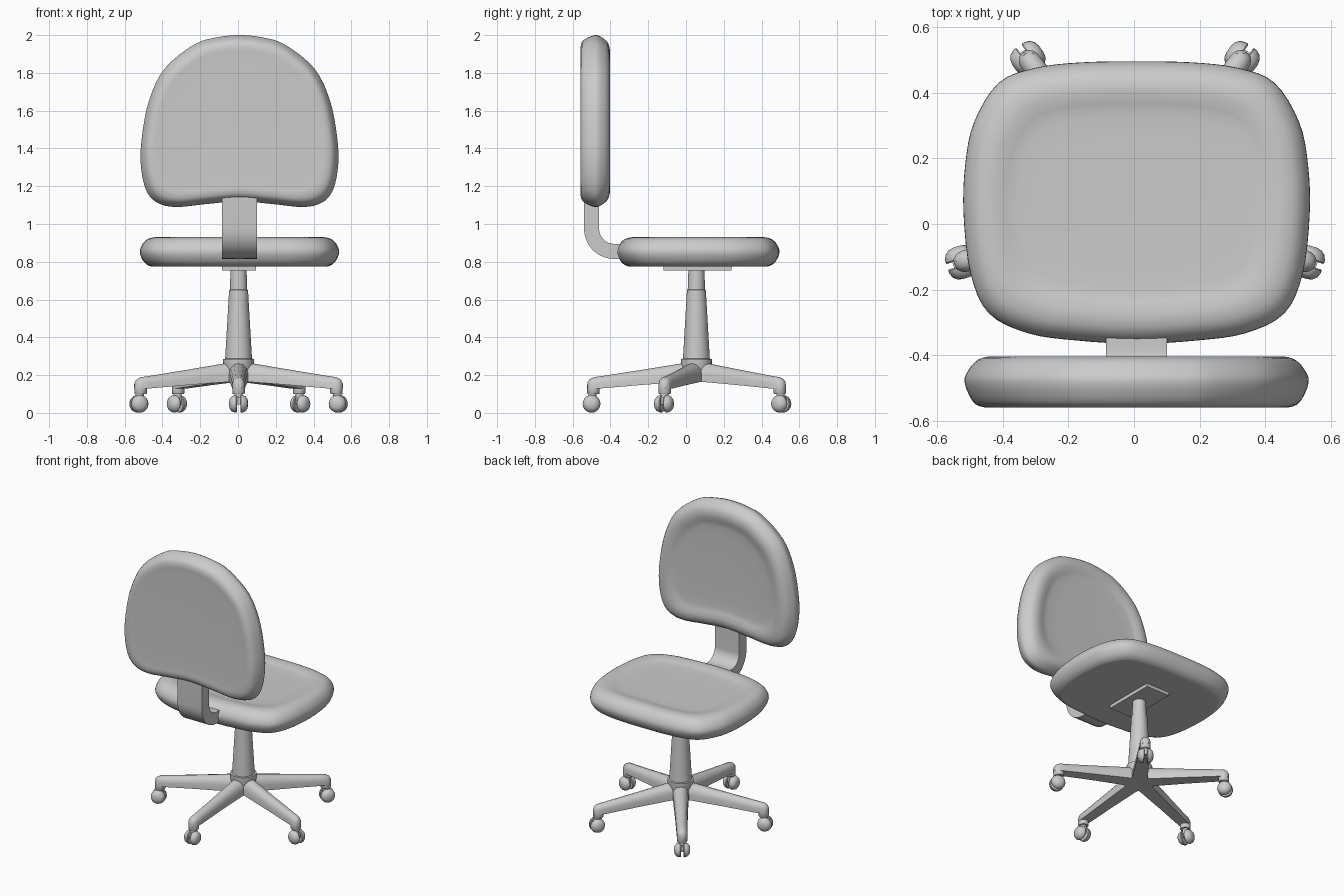
import bpy, bmesh, math
from mathutils import Vector, Matrix

if "Cube" in bpy.data.objects:
    bpy.data.objects.remove(bpy.data.objects["Cube"])


def finish(name, bm, angle=40):
    bmesh.ops.remove_doubles(bm, verts=bm.verts, dist=1e-5)
    bmesh.ops.recalc_face_normals(bm, faces=bm.faces)
    me = bpy.data.meshes.new(name)
    bm.to_mesh(me)
    bm.free()
    ob = bpy.data.objects.new(name, me)
    bpy.context.collection.objects.link(ob)
    bpy.ops.object.select_all(action='DESELECT')
    bpy.context.view_layer.objects.active = ob
    ob.select_set(True)
    bpy.ops.object.shade_smooth_by_angle(angle=math.radians(angle))
    return ob


def loft(bm, rings):
    """Skin a list of closed rings and cap both ends."""
    vs = [[bm.verts.new(p) for p in r] for r in rings]
    n = len(vs[0])
    for a, b in zip(vs, vs[1:]):
        for i in range(n):
            j = (i + 1) % n
            bm.faces.new((a[i], a[j], b[j], b[i]))
    bm.faces.new(vs[0][::-1])
    bm.faces.new(vs[-1])


def lathe(bm, profile, segs=24, mat=Matrix()):
    loft(bm, [[mat @ Vector((r * math.cos(2 * math.pi * i / segs),
                             r * math.sin(2 * math.pi * i / segs), z))
               for i in range(segs)] for r, z in profile])


def box(bm, lo, hi):
    x0, y0, z0 = lo
    x1, y1, z1 = hi
    loft(bm, [[(x0, y0, z), (x1, y0, z), (x1, y1, z), (x0, y1, z)] for z in (z0, z1)])


def spline(pts, steps, closed):
    """Catmull-Rom curve through 2D points."""
    p = [Vector(q) for q in pts]
    n = len(p)
    get = (lambda i: p[i % n]) if closed else (lambda i: p[max(0, min(n - 1, i))])
    out = []
    for i in range(n if closed else n - 1):
        a, b, c, d = (get(i + k) for k in (-1, 0, 1, 2))
        for s in range(steps):
            t = s / steps
            out.append(0.5 * (2 * b + (c - a) * t + (2 * a - 5 * b + 4 * c - d) * t * t
                              + (3 * b - a - 3 * c + d) * t ** 3))
    return out if closed else out + [p[-1]]


def cushion(name, half, section, place):
    """Padded shape: mirrored outline swept through an (inset, height) section."""
    outline = spline(half + [(-x, v) for x, v in half[-2:0:-1]], 4, True)
    hw = max(p.x for p in outline)
    top, bot = max(p.y for p in outline), min(p.y for p in outline)
    mid, hh = (top + bot) / 2, (top - bot) / 2
    bm = bmesh.new()
    loft(bm, [[place(p.x * (hw - s.x) / hw, mid + (p.y - mid) * (hh - s.x) / hh, s.y)
               for p in outline] for s in spline(section, 3, False)])
    return finish(name, bm, 60)


CX = 0.008

# Seat pad
cushion("seat",
        [(0, -.365), (.18, -.355), (.33, -.333), (.45, -.272), (.506, -.15), (.527, .03),
         (.522, .18), (.495, .31), (.42, .43), (.31, .475), (.17, .492), (0, .495)],
        [(.36, .778), (.1, .776), (.05, .779), (.018, .805), (0, .85), (.012, .89),
         (.04, .919), (.08, .93), (.12, .926), (.17, .918), (.36, .916)],
        lambda x, v, h: (x + CX, v, h))

# Backrest pad
cushion("backrest",
        [(0, 1.12), (.18, 1.105), (.34, 1.09), (.44, 1.115), (.497, 1.185), (.523, 1.32),
         (.515, 1.475), (.477, 1.66), (.395, 1.825), (.24, 1.95), (.12, 1.988), (0, 2.0)],
        [(.36, -.555), (.12, -.557), (.06, -.558), (.025, -.54), (0, -.482), (.012, -.445),
         (.04, -.414), (.08, -.403), (.12, -.408), (.17, -.417), (.36, -.42)],
        lambda x, v, h: (x + CX, h, v))

# Curved bracket joining seat and backrest
bm = bmesh.new()
arc = [math.radians(270 - 9 * i) for i in range(11)]
path = [((-.30, .815), (-.30, .895))]
path += [tuple((-.38 + r * math.cos(a), .975 + r * math.sin(a)) for r in (.16, .08)) for a in arc]
path += [((-.54, 1.2), (-.46, 1.2))]
loft(bm, [[(CX - .093, *o), (CX + .093, *o), (CX + .093, *i), (CX - .093, *i)] for o, i in path])
finish("back_bracket", bm)

# Plate under the seat
bm = bmesh.new()
box(bm, (-.085, -.12, .755), (.095, .24, .79))
finish("seat_plate", bm)

# Column with collar
BASE = Vector((.003, .055, 0))
bm = bmesh.new()
lathe(bm, [(.06, .165), (.08, .2), (.082, .285), (.071, .287), (.05, .65), (.046, .652), (.042, .77)],
      32, Matrix.Translation(BASE))
finish("column", bm)

# Star base leg: half-round section tapering outwards, with a drop socket
bm = bmesh.new()
section = [(-1, 0), (-1, .45), (-.85, .72), (-.5, .93), (0, 1), (.5, .93), (.85, .72), (1, .45), (1, 0)]
stations = [(0, .058, .165, .275), (.09, .048, .163, .26), (.3, .04, .147, .226), (.5, .034, .13, .195),
            (.545, .033, .128, .189), (.566, .026, .128, .178), (.577, .014, .128, .16)]
loft(bm, [[(r, w * u, zb + (zt - zb) * v) for u, v in section] for r, w, zb, zt in stations])
lathe(bm, [(.03, .1), (.033, .105), (.033, .15), (.026, .17)], 20, Matrix.Translation((.545, 0, 0)))
leg = finish("base_leg", bm)

# Twin-wheel caster
bm = bmesh.new()
for side in (-1, 1):
    turn = Matrix.Translation((.555, 0, .048)) @ Matrix.Rotation(-side * math.pi / 2, 4, 'X')
    lathe(bm, [(.044, .009), (.047, .013), (.046, .022), (.04, .036), (.028, .046), (.012, .05)], 20, turn)
box(bm, (.528, -.012, .045), (.582, .012, .085))
lathe(bm, [(.022, .075), (.022, .115)], 16, Matrix.Translation((.55, 0, 0)))
caster = finish("caster", bm)

# Five legs and casters around the column
for k in range(5):
    for part in (leg, caster):
        ob = part
        if k:
            ob = part.copy()
            ob.name = f"{part.name.split('.')[0]}_{k + 1}"
            bpy.context.collection.objects.link(ob)
        ob.location = BASE
        ob.rotation_euler.z = math.radians(-90 + 72 * k)
